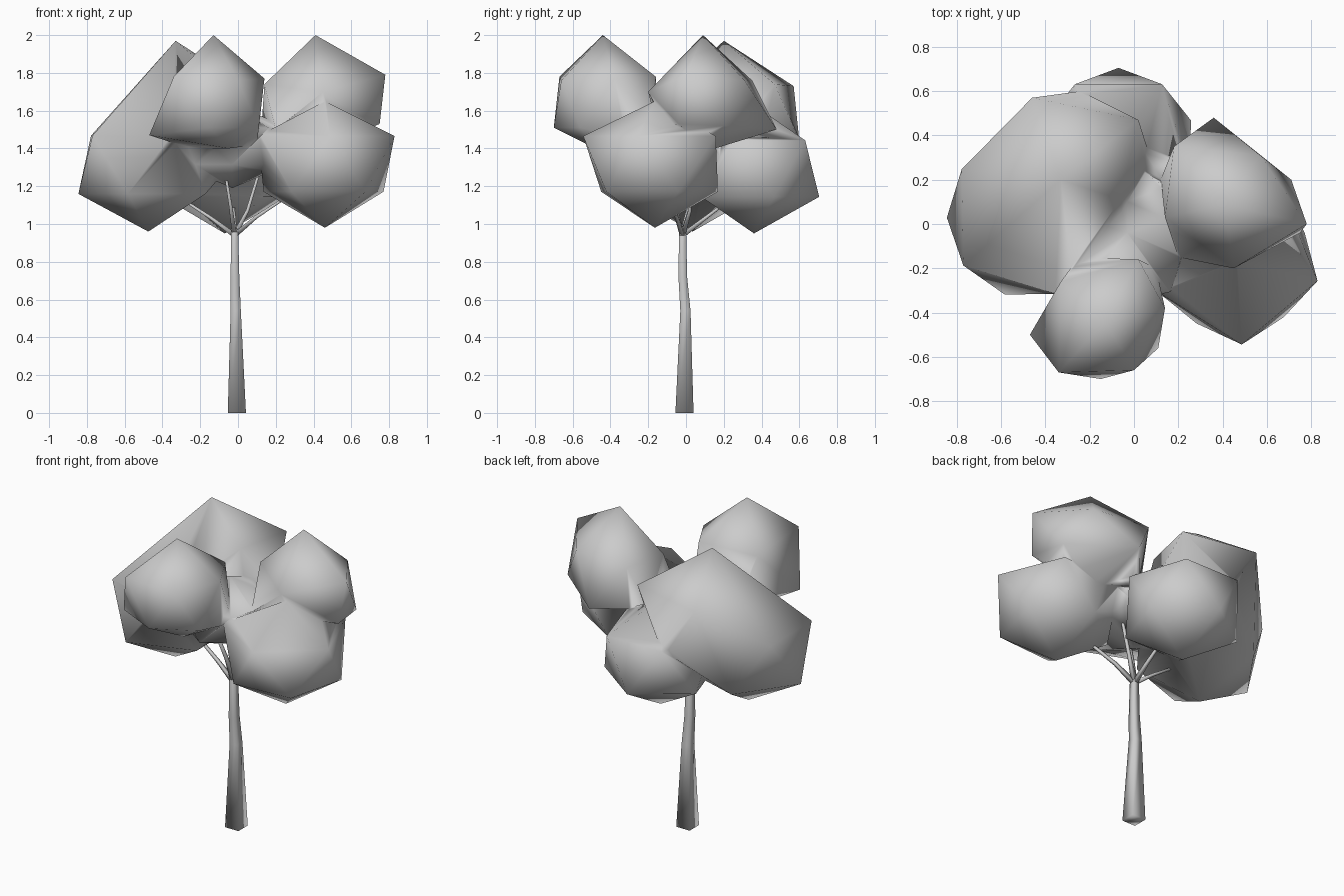
import bpy, bmesh
from math import sin, cos, radians
from mathutils import Vector

if "Cube" in bpy.data.objects:
    bpy.data.objects.remove(bpy.data.objects["Cube"])


def smooth_object(name, bm):
    mesh = bpy.data.meshes.new(name)
    bmesh.ops.recalc_face_normals(bm, faces=bm.faces[:])
    bm.to_mesh(mesh)
    bm.free()
    for p in mesh.polygons:
        p.use_smooth = True
    ob = bpy.data.objects.new(name, mesh)
    bpy.context.collection.objects.link(ob)
    return ob


def lobe_points(x, y, z, r_up, r_low, h, turn):
    """Upright icosahedron: tip, five upper, five lower, bottom."""
    pts = [(x, y, z + h), (x, y, z - h)]
    for k in range(5):
        a = radians(turn + 72 * k)
        b = a + radians(36)
        pts.append((x + r_up * cos(a), y + r_up * sin(a), z + 0.45 * h))
        pts.append((x + r_low * cos(b), y + r_low * sin(b), z - 0.43 * h))
    return pts


def hull(name, pts):
    bm = bmesh.new()
    for p in pts:
        bm.verts.new(p)
    bmesh.ops.convex_hull(bm, input=bm.verts[:])
    loose = [v for v in bm.verts if not v.link_faces]
    bmesh.ops.delete(bm, geom=loose, context='VERTS')
    return smooth_object(name, bm)


def tube(name, path):
    """Four-sided tapered limb through (x, y, z, half_width) points."""
    bm = bmesh.new()
    pts = [Vector(p[:3]) for p in path]
    rings = []
    for i, p in enumerate(pts):
        d = (pts[min(i + 1, len(pts) - 1)] - pts[max(i - 1, 0)]).normalized()
        if p.z == 0:
            d = Vector((0, 0, 1))
        u = Vector((0, 1, 0)).cross(d).normalized()
        v = d.cross(u)
        r = path[i][3]
        rings.append([bm.verts.new(p + u * r * a + v * r * b)
                      for a, b in ((1, 1), (-1, 1), (-1, -1), (1, -1))])
    for lo, hi in zip(rings, rings[1:]):
        for k in range(4):
            bm.faces.new((lo[k], lo[(k + 1) % 4], hi[(k + 1) % 4], hi[k]))
    bm.faces.new(rings[0][::-1])
    bm.faces.new(rings[-1])
    return smooth_object(name, bm)


# Regular foliage lobes: x, y, z, upper radius, lower radius, half height, turn
right_low = lobe_points(0.46, -0.165, 1.315, 0.38, 0.335, 0.335, -14)
left_low = lobe_points(-0.475, 0.035, 1.31, 0.37, 0.37, 0.35, 145)
back_low = lobe_points(-0.07, 0.36, 1.29, 0.335, 0.345, 0.34, 54)
core = lobe_points(-0.03, -0.04, 1.41, 0.33, 0.31, 0.22, 18)

# Irregular upper lobes: tip, shoulder points, lower points
front_top = [(-0.13, -0.44, 2.0),
             (-0.34, -0.67, 1.78), (0.0, -0.66, 1.76), (0.14, -0.38, 1.77),
             (-0.33, -0.26, 1.74), (0.02, -0.16, 1.78),
             (-0.47, -0.50, 1.47), (-0.15, -0.70, 1.51), (0.11, -0.56, 1.51),
             (-0.05, -0.48, 1.40), (-0.25, -0.15, 1.40), (0.10, -0.20, 1.42)]
right_top = [(0.41, 0.09, 2.0),
             (0.78, 0.0, 1.79), (0.57, 0.31, 1.76), (0.18, 0.35, 1.76),
             (0.14, 0.03, 1.74), (0.45, -0.20, 1.70),
             (0.75, -0.04, 1.53), (0.71, 0.20, 1.52), (0.36, 0.48, 1.50),
             (0.12, 0.20, 1.45), (0.20, -0.15, 1.50), (0.42, 0.12, 1.39)]
back_top = [(-0.33, 0.20, 1.97),
            (-0.46, 0.57, 1.73), (0.02, 0.47, 1.74), (-0.06, 0.11, 1.74),
            (-0.24, 0.60, 1.44), (0.08, 0.28, 1.45), (-0.05, 0.0, 1.45)]

# Merge the lobes into one crown; left and back lobes share one hull
crown = hull("foliage", left_low + back_top)
parts = [hull("lobe", p) for p in (core, front_top, right_low, right_top, back_low)]
bpy.context.view_layer.objects.active = crown
for part in parts:
    mod = crown.modifiers.new("union", 'BOOLEAN')
    mod.operation = 'UNION'
    mod.solver = 'EXACT'
    mod.object = part
    bpy.ops.object.modifier_apply(modifier=mod.name)
    bpy.data.objects.remove(part)
for p in crown.data.polygons:
    p.use_smooth = True

# Trunk
tube("trunk", [(-0.006, -0.008, 0, 0.048), (-0.012, -0.003, 0.54, 0.027),
               (-0.016, -0.017, 0.72, 0.023), (-0.018, -0.018, 0.95, 0.019),
               (-0.018, -0.018, 0.98, 0.012)])

# Branches reaching into the lobes
start = (-0.018, -0.018, 0.94, 0.013)
for i, (mid, end) in enumerate((
        ((-0.14, 0.0, 1.03), (-0.34, 0.03, 1.16)),
        ((0.10, -0.05, 1.04), (0.30, -0.11, 1.17)),
        ((-0.04, -0.06, 1.10), (-0.08, -0.15, 1.35)),
        ((0.05, 0.02, 1.07), (0.15, 0.04, 1.40)),
        ((-0.02, 0.10, 1.03), (-0.03, 0.26, 1.15)))):
    tube(f"branch_{i + 1}", [start, (*mid, 0.009), (*end, 0.006)])
